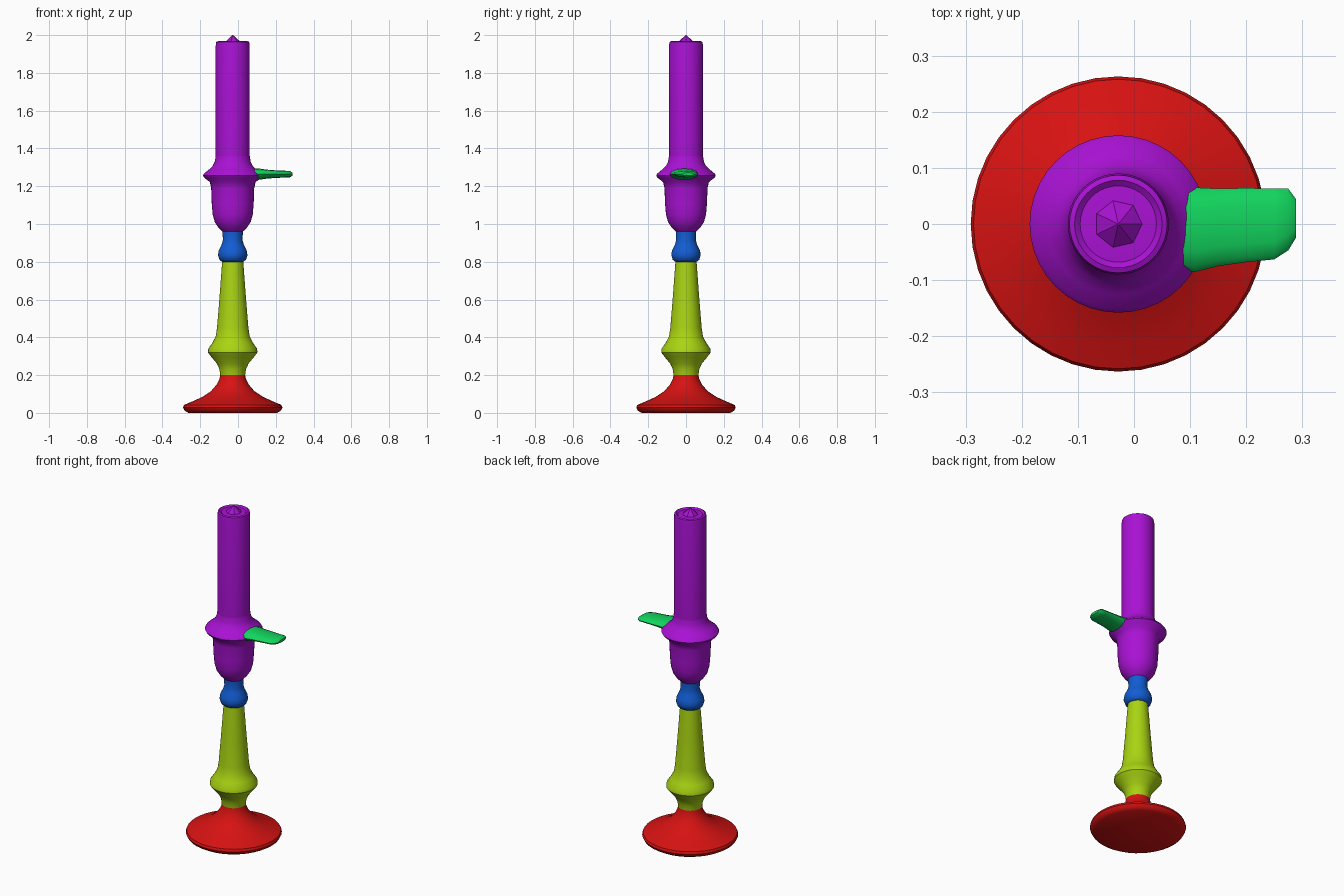
import bpy
import bmesh
import math

cube = bpy.data.objects.get("Cube")
if cube:
    bpy.data.objects.remove(cube, do_unlink=True)

AXIS_X = -0.028
SIDES = 40


def make_material(name, color):
    mat = bpy.data.materials.new(name)
    mat.use_nodes = True
    mat.diffuse_color = (*color, 1)
    bsdf = next(n for n in mat.node_tree.nodes if n.type == "BSDF_PRINCIPLED")
    bsdf.inputs["Base Color"].default_value = (*color, 1)
    return mat


def finish(name, bm, mat, angle):
    bmesh.ops.recalc_face_normals(bm, faces=bm.faces)
    mesh = bpy.data.meshes.new(name)
    bm.to_mesh(mesh)
    bm.free()
    mesh.materials.append(mat)
    obj = bpy.data.objects.new(name, mesh)
    bpy.context.collection.objects.link(obj)
    bpy.ops.object.select_all(action="DESELECT")
    obj.select_set(True)
    bpy.context.view_layer.objects.active = obj
    bpy.ops.object.shade_smooth_by_angle(angle=math.radians(angle))
    return obj


def bridge(bm, rings):
    for a, b in zip(rings, rings[1:]):
        n = len(a)
        for i in range(n):
            j = (i + 1) % n
            bm.faces.new((a[i], a[j], b[j], b[i]))


def lathe(name, profile, mat, sides=SIDES, angle=40):
    """Turn (radius, height) points about the candlestick axis."""
    bm = bmesh.new()
    rings = []
    for r, z in profile:
        turns = [2 * math.pi * i / sides for i in range(sides)]
        rings.append([bm.verts.new((AXIS_X + r * math.cos(t), r * math.sin(t), z))
                      for t in turns])
    bridge(bm, rings)
    bm.faces.new(rings[0])
    bm.faces.new(rings[-1])
    return finish(name, bm, mat, angle)


red = make_material("red", (0.68, 0.006, 0.006))
lime = make_material("lime", (0.40, 0.66, 0.006))
blue = make_material("blue", (0.006, 0.11, 0.66))
purple = make_material("purple", (0.40, 0.006, 0.66))
green = make_material("green", (0.006, 0.66, 0.11))

# Flared foot
lathe("base", [(0.235, 0.0), (0.255, 0.012), (0.263, 0.028), (0.258, 0.042),
               (0.215, 0.06), (0.16, 0.085), (0.115, 0.115), (0.085, 0.15),
               (0.07, 0.18), (0.066, 0.2)], red)

# Turned stem with a bulge near the foot
lathe("stem", [(0.066, 0.2), (0.07, 0.23), (0.083, 0.26), (0.112, 0.295),
               (0.131, 0.32), (0.129, 0.34), (0.108, 0.37), (0.09, 0.405),
               (0.083, 0.45), (0.07, 0.61), (0.056, 0.8)], lime)

# Small collar between stem and cup
lathe("collar", [(0.056, 0.8), (0.07, 0.81), (0.078, 0.835), (0.074, 0.86),
                 (0.059, 0.89), (0.052, 0.915), (0.054, 0.96)], blue)

# Cup with a drip flange
lathe("cup", [(0.054, 0.96), (0.075, 0.98), (0.095, 1.01), (0.106, 1.05),
              (0.111, 1.11), (0.114, 1.19), (0.121, 1.222), (0.152, 1.246),
              (0.158, 1.257), (0.151, 1.268), (0.125, 1.289), (0.106, 1.308),
              (0.095, 1.33), (0.09, 1.36)], purple)

# Candle with a slightly sunken top
lathe("candle", [(0.09, 1.35), (0.09, 1.945), (0.087, 1.964), (0.078, 1.968),
                 (0.068, 1.96), (0.042, 1.962)], purple)

# Faceted wick point
lathe("wick_tip", [(0.045, 1.955), (0.042, 1.964), (0.002, 2.0)], purple,
      sides=7, angle=10)

# Flat handle: lens-shaped sections (x, y centre, half width, half height)
bm = bmesh.new()
rings = []
for x, y, w, h in [(0.07, -0.007, 0.073, 0.03), (0.11, -0.01, 0.075, 0.03),
                   (0.15, -0.006, 0.069, 0.024), (0.20, -0.002, 0.066, 0.02),
                   (0.25, 0.0, 0.063, 0.018), (0.275, 0.008, 0.055, 0.017),
                   (0.289, 0.01, 0.034, 0.008)]:
    ring = []
    for i in range(12):
        t = 2 * math.pi * i / 12
        ring.append(bm.verts.new((x, y + w * math.cos(t), 1.264 + h * math.sin(t))))
    rings.append(ring)
bridge(bm, rings)
bm.faces.new(rings[0])
bm.faces.new(rings[-1])
finish("handle", bm, green, 35)
